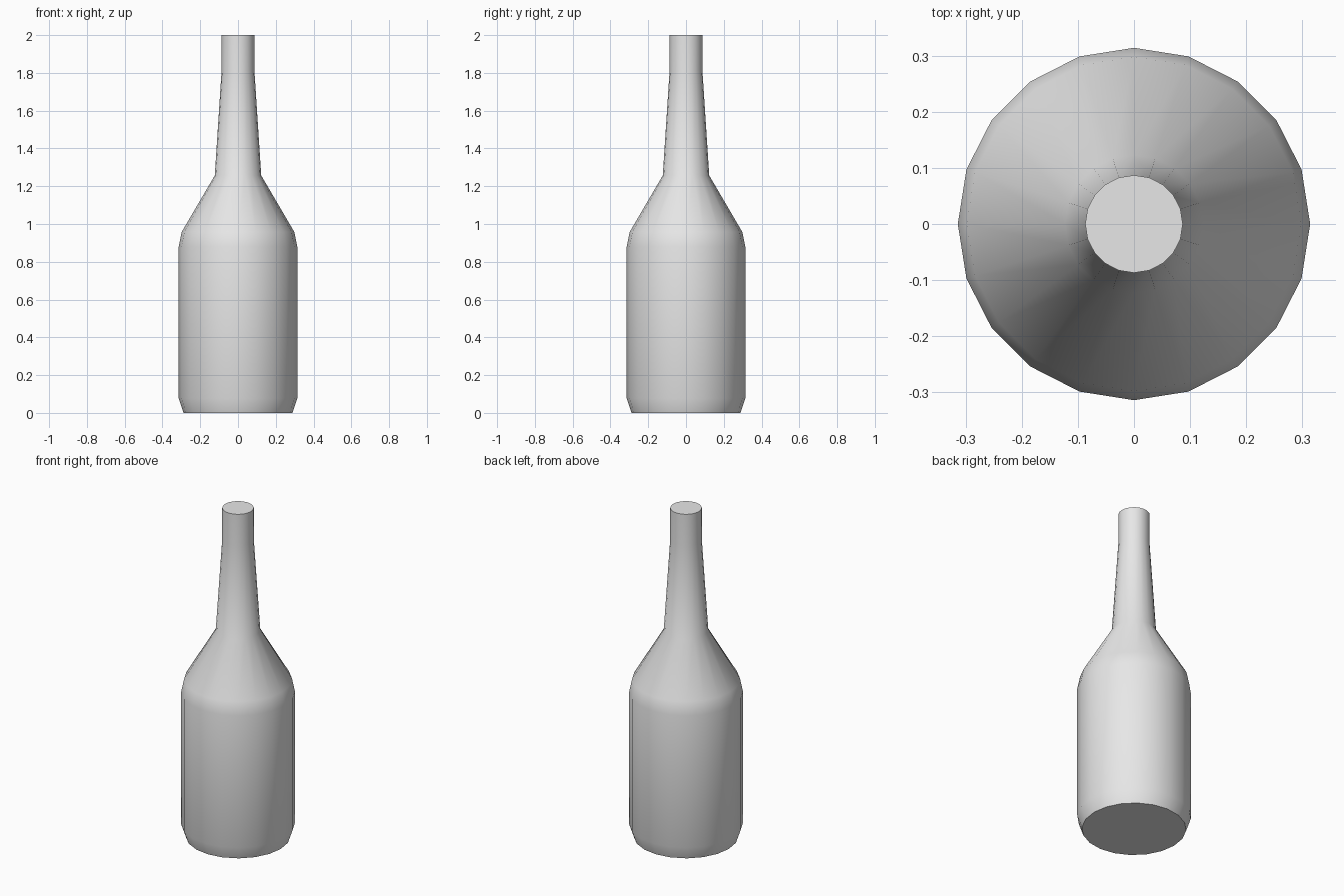
import bpy, bmesh, math

cube = bpy.data.objects.get("Cube")
if cube:
    bpy.data.objects.remove(cube, do_unlink=True)

SIDES = 20
# Bottle outline as (radius, height), base to mouth
PROFILE = [(0.288, 0), (0.314, 0.077), (0.314, 0.88), (0.298, 0.958),
           (0.123, 1.257), (0.087, 1.81), (0.087, 2)]

# Plain grey material
grey = bpy.data.materials.new("plain grey")
grey.use_nodes = True
color = (0.8, 0.8, 0.8, 1)
grey.diffuse_color = color
grey.node_tree.nodes["Principled BSDF"].inputs["Base Color"].default_value = color

# Rings of the bottle, joined by side walls
bm = bmesh.new()
rings = []
for radius, height in PROFILE:
    angles = [math.tau * i / SIDES for i in range(SIDES)]
    rings.append([bm.verts.new((radius * math.cos(a), radius * math.sin(a), height))
                  for a in angles])
for low, high in zip(rings, rings[1:]):
    for i in range(SIDES):
        j = (i + 1) % SIDES
        bm.faces.new((low[i], low[j], high[j], high[i]))

# Flat base and closed mouth
bm.faces.new(rings[0][::-1])
bm.faces.new(rings[-1])

mesh = bpy.data.meshes.new("bottle")
bm.to_mesh(mesh)
bm.free()
mesh.materials.append(grey)
bottle = bpy.data.objects.new("bottle", mesh)
bpy.context.collection.objects.link(bottle)

# Smooth walls with crisp rims
bpy.ops.object.select_all(action="DESELECT")
bottle.select_set(True)
bpy.context.view_layer.objects.active = bottle
bpy.ops.object.shade_smooth_by_angle(angle=math.radians(30))
